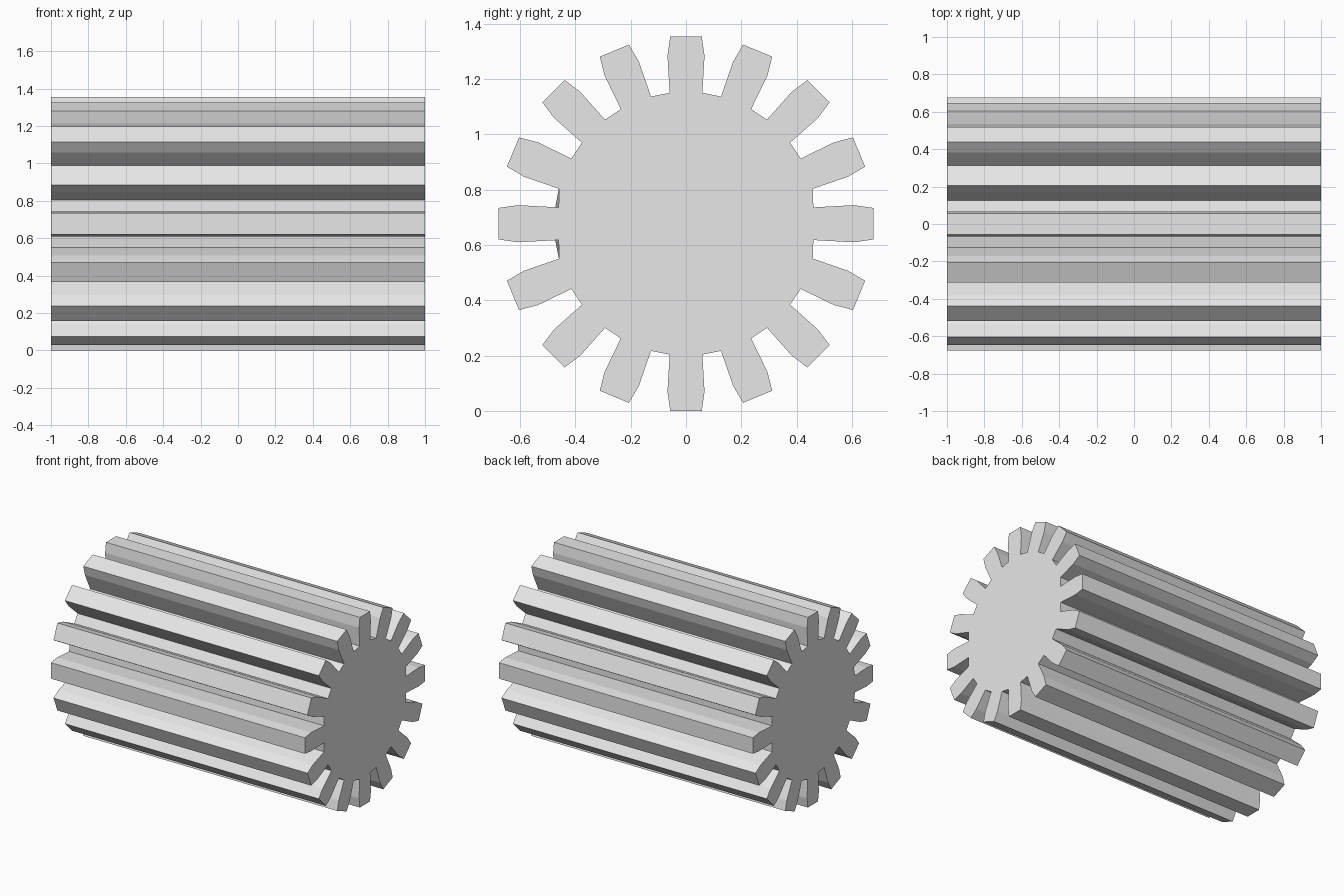
import bpy
import bmesh
from math import pi, sin, cos

cube = bpy.data.objects.get("Cube")
if cube:
    bpy.data.objects.remove(cube, do_unlink=True)

TEETH = 16
AXIS_Z = 0.677
HALF_LENGTH = 1.0
# One tooth, as (sideways offset, radius) from root to tip and back
FLANK = [(-0.059, 0.473), (-0.067, 0.607), (-0.057, 0.677)]
TOOTH = FLANK + [(-u, r) for u, r in reversed(FLANK)]
FLAT_ROOT = 0.460

# Plain grey material
grey = bpy.data.materials.new("light grey")
grey.use_nodes = True
colour = (0.8, 0.8, 0.8, 1)
grey.diffuse_color = colour
grey.node_tree.nodes["Principled BSDF"].inputs["Base Color"].default_value = colour


def gear_outline(x):
    """Points of the toothed outline at one end of the shaft."""
    points = []
    for i in range(TEETH):
        a = 2 * pi * i / TEETH
        for k, (u, r) in enumerate(TOOTH):
            # The roots beside the front and back teeth are cut slightly flatter
            if k in (0, 5) and (i == 4 or (i == 12 and x > 0)):
                r = FLAT_ROOT
            points.append((x, r * sin(a) + u * cos(a),
                           AXIS_Z + r * cos(a) - u * sin(a)))
    return points


# Long toothed shaft: two end caps joined by the flanks
bm = bmesh.new()
left = [bm.verts.new(p) for p in gear_outline(HALF_LENGTH)]
right = [bm.verts.new(p) for p in gear_outline(-HALF_LENGTH)]
bm.faces.new(left)
bm.faces.new(list(reversed(right)))
for i in range(len(left)):
    j = (i + 1) % len(left)
    bm.faces.new((left[i], right[i], right[j], left[j]))
bmesh.ops.recalc_face_normals(bm, faces=bm.faces)

mesh = bpy.data.meshes.new("pinion_gear")
bm.to_mesh(mesh)
bm.free()
mesh.materials.append(grey)
gear = bpy.data.objects.new("pinion_gear", mesh)
bpy.context.collection.objects.link(gear)
